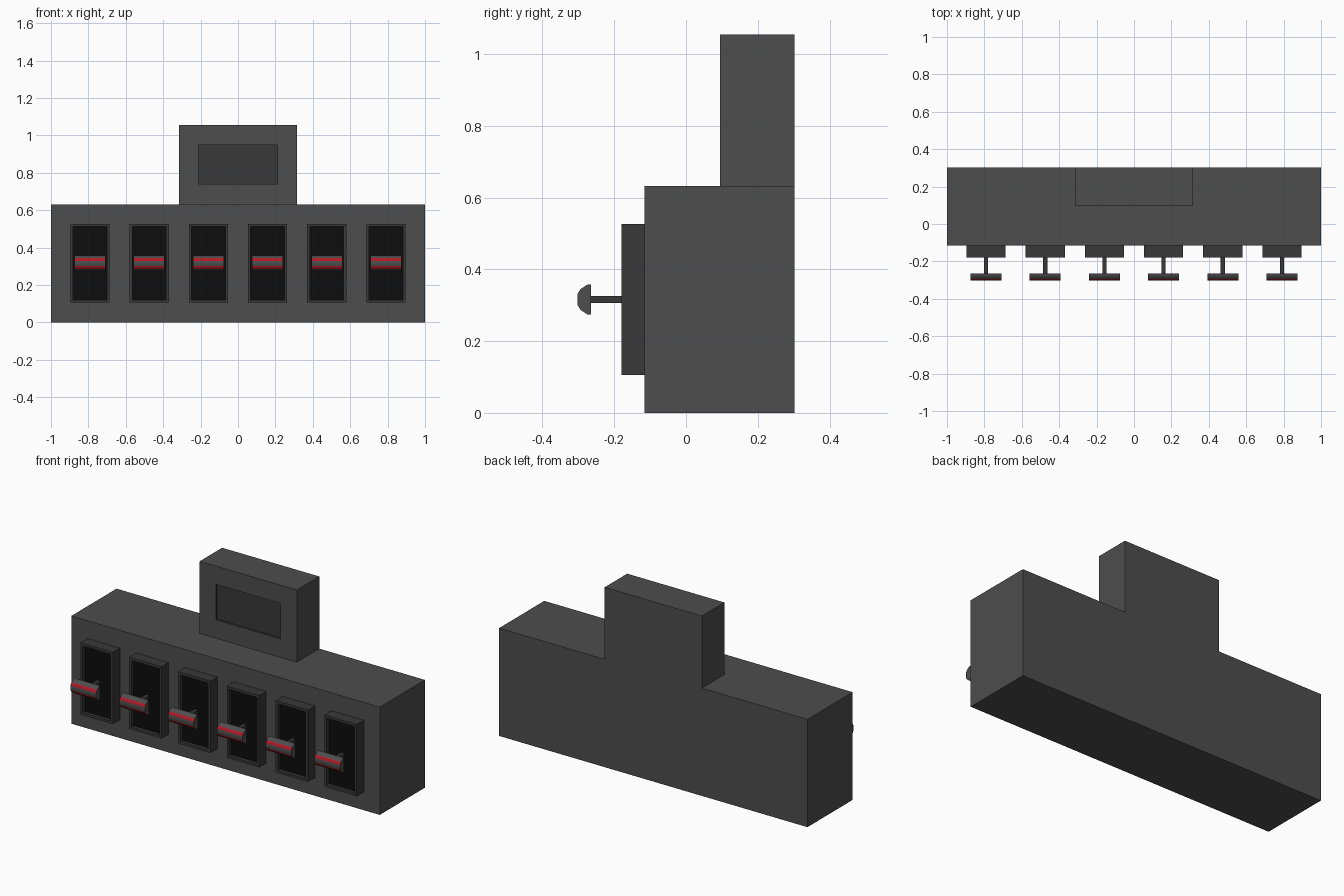
import bpy, bmesh, math
from mathutils import Vector

if "Cube" in bpy.data.objects:
    bpy.data.objects.remove(bpy.data.objects["Cube"])


def material(name, rgb):
    m = bpy.data.materials.new(name)
    m.diffuse_color = (*rgb, 1)
    m.use_nodes = True
    m.node_tree.nodes["Principled BSDF"].inputs["Base Color"].default_value = m.diffuse_color
    return m


BODY = material("body_grey", (0.075, 0.075, 0.075))
FRAME = material("frame_grey", (0.04, 0.04, 0.04))
BLACK = material("slot_black", (0.004, 0.004, 0.004))
RED = material("stripe_red", (0.45, 0.01, 0.02))


def make_object(name, bm, mats):
    bmesh.ops.recalc_face_normals(bm, faces=bm.faces)
    me = bpy.data.meshes.new(name)
    bm.to_mesh(me)
    bm.free()
    for m in mats:
        me.materials.append(m)
    ob = bpy.data.objects.new(name, me)
    bpy.context.collection.objects.link(ob)
    return ob


def box(name, lo, hi, mats, rim=0, depth=0, open_back=False):
    """Box; a rim gives its front face a recess whose floor uses material 1."""
    lo, hi = Vector(lo), Vector(hi)
    bm = bmesh.new()
    bmesh.ops.create_cube(bm, size=1)
    for v in bm.verts:
        v.co = (lo + hi) / 2 + v.co * (hi - lo)
    bm.normal_update()
    front = next(f for f in bm.faces if f.normal.y < -0.9)
    back = next(f for f in bm.faces if f.normal.y > 0.9)
    if rim:
        bmesh.ops.inset_region(bm, faces=[front], thickness=rim)
        new = bmesh.ops.extrude_face_region(bm, geom=[front])["geom"]
        floor = next(g for g in new if isinstance(g, bmesh.types.BMFace))
        floor.material_index = 1
        bmesh.ops.translate(bm, vec=(0, depth, 0),
                            verts=[g for g in new if isinstance(g, bmesh.types.BMVert)])
        if front.is_valid:
            bm.faces.remove(front)
    if open_back:
        bm.faces.remove(back)
    return make_object(name, bm, mats)


# Cabinet body fused with the display tower, so the back is one flush wall
body = box("cabinet", (-1, -0.115, 0), (1, 0.303, 0.632), [BODY, FRAME])
tower = box("display_tower", (-0.315, 0.095, 0.5), (0.315, 0.303, 1.055), [BODY, FRAME])
mod = body.modifiers.new("union", "BOOLEAN")
mod.operation, mod.solver, mod.object = "UNION", "EXACT", tower
bpy.context.view_layer.objects.active = body
bpy.ops.object.modifier_apply(modifier=mod.name)
bpy.data.objects.remove(tower)

# Merge coplanar faces, then sink the screen into the tower front
bm = bmesh.new()
bm.from_mesh(body.data)
bmesh.ops.dissolve_limit(bm, angle_limit=0.01, verts=bm.verts, edges=bm.edges)
bm.to_mesh(body.data)
bm.free()
cutter = box("screen_cutter", (-0.21, 0, 0.74), (0.21, 0.107, 0.948), [FRAME, FRAME])
mod = body.modifiers.new("recess", "BOOLEAN")
mod.operation, mod.solver, mod.object = "DIFFERENCE", "EXACT", cutter
bpy.ops.object.modifier_apply(modifier=mod.name)
bpy.data.objects.remove(cutter)
for p in body.data.polygons:
    c = p.center
    if abs(c.x) < 0.1 and 0.8 < c.z < 0.9 and 0.1 < c.y < 0.12:
        p.material_index = 1

# Lever grip half profile (y, height offset), mirrored top to bottom
HALF = [(-0.265, 0.042), (-0.276, 0.041), (-0.294, 0.029), (-0.303, 0.014)]
PROFILE = HALF + [(y, -z) for y, z in reversed(HALF)]
MID_Z = 0.316


def grip(name, cx, half_width=0.083):
    bm = bmesh.new()
    ends = [[bm.verts.new((cx + s * half_width, y, MID_Z + z)) for y, z in PROFILE]
            for s in (-1, 1)]
    for e in ends:
        bm.faces.new(e)
    n = len(PROFILE)
    for i in range(n):
        j = (i + 1) % n
        f = bm.faces.new((ends[0][i], ends[0][j], ends[1][j], ends[1][i]))
        f.material_index = 1 if i in (2, 4) else 0   # two red stripes
    ob = make_object(name, bm, [BODY, RED])
    bpy.ops.object.select_all(action="DESELECT")
    ob.select_set(True)
    bpy.context.view_layer.objects.active = ob
    bpy.ops.object.shade_smooth_by_angle(angle=math.radians(45))


# Six lever slots along the front
for i in range(6):
    x = (i - 2.5) * 0.3165
    box(f"slot_frame_{i+1}", (x - 0.105, -0.18, 0.106), (x + 0.105, -0.115, 0.527),
        [FRAME, BLACK], rim=0.021, depth=0.02, open_back=True)
    box(f"lever_stem_{i+1}", (x - 0.011, -0.266, MID_Z - 0.01),
        (x + 0.011, -0.16, MID_Z + 0.01), [FRAME], open_back=True)
    grip(f"lever_grip_{i+1}", x)
